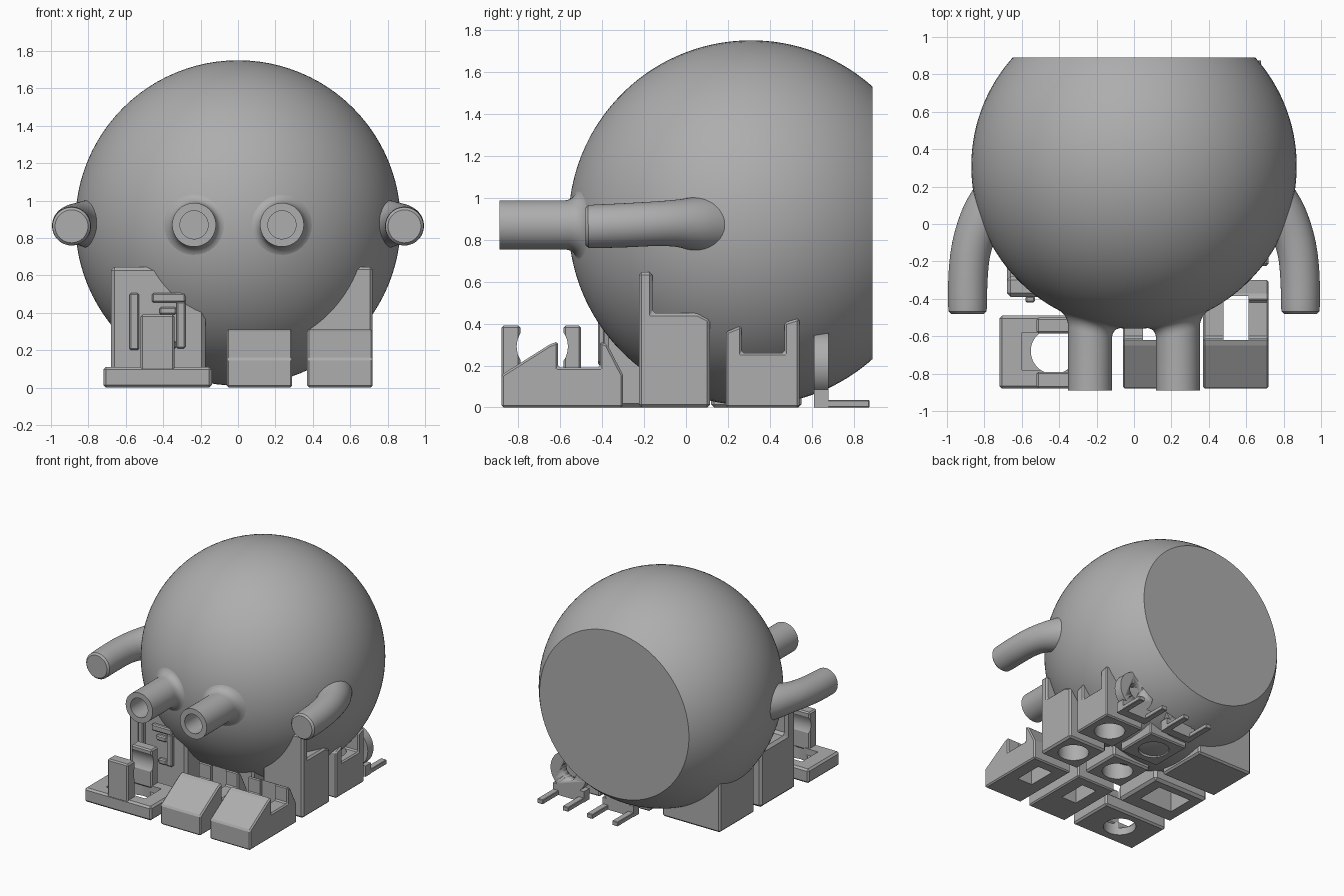
import bpy, bmesh, math
from mathutils import Vector

if "Cube" in bpy.data.objects:
    bpy.data.objects.remove(bpy.data.objects["Cube"])

grey = bpy.data.materials.new("plain grey")
grey.diffuse_color = (0.42, 0.42, 0.42, 1)
grey.use_nodes = True
grey.node_tree.nodes["Principled BSDF"].inputs["Base Color"].default_value = grey.diffuse_color
C, R = Vector((0, 0.31, 0.88)), 0.87      # body sphere


def add(name, bm, smooth=False):
    bmesh.ops.recalc_face_normals(bm, faces=bm.faces)
    me = bpy.data.meshes.new(name)
    bm.to_mesh(me)
    bm.free()
    ob = bpy.data.objects.new(name, me)
    bpy.context.collection.objects.link(ob)
    me.materials.append(grey)
    bpy.ops.object.select_all(action='DESELECT')
    ob.select_set(True)
    bpy.context.view_layer.objects.active = ob
    if smooth:
        bpy.ops.object.shade_smooth_by_angle(angle=math.radians(35))
    return ob


def loft(name, rings, caps=(True, True)):
    """Skin a list of point rings."""
    bm = bmesh.new()
    vs = [[bm.verts.new(p) for p in r] for r in rings]
    for a, b in zip(vs, vs[1:]):
        for i in range(len(a)):
            j = (i + 1) % len(a)
            bm.faces.new((a[i], a[j], b[j], b[i]))
    if caps[0]:
        bm.faces.new(vs[0])
    if caps[1]:
        bm.faces.new(vs[-1])
    return add(name, bm, True)


def apply_mod(ob, kind, **kw):
    bpy.context.view_layer.objects.active = ob
    m = ob.modifiers.new("m", kind)
    for k, v in kw.items():
        setattr(m, k, v)
    bpy.ops.object.modifier_apply(modifier=m.name)


def profile(name, pts, x0, x1, bevel=0.014):
    """Extrude a (y, z) outline across x, with chamfered edges."""
    bm = bmesh.new()
    f = bm.faces.new([bm.verts.new((x0, y, z)) for y, z in pts])
    g = bmesh.ops.extrude_face_region(bm, geom=[f])
    bmesh.ops.translate(bm, vec=(x1 - x0, 0, 0),
                        verts=[v for v in g["geom"] if isinstance(v, bmesh.types.BMVert)])
    ob = add(name, bm)
    if bevel:
        apply_mod(ob, 'BEVEL', width=bevel, segments=1, limit_method='ANGLE')
    return ob


def box(name, x0, x1, y0, y1, z0, z1, bevel=0.014):
    return profile(name, [(y0, z0), (y1, z0), (y1, z1), (y0, z1)], x0, x1, bevel)


def rod(center, r, depth, axis='Z'):
    bm = bmesh.new()
    bmesh.ops.create_cone(bm, cap_ends=True, segments=48, radius1=r, radius2=r, depth=depth)
    ob = add("rod", bm, True)
    ob.location = center
    if axis == 'X':
        ob.rotation_euler.y = math.pi / 2
    if axis == 'Y':
        ob.rotation_euler.x = math.pi / 2
    bpy.context.view_layer.update()
    return ob


def cut(ob, tool, op='DIFFERENCE'):
    apply_mod(ob, 'BOOLEAN', object=tool, operation=op, solver='EXACT')
    bpy.data.objects.remove(tool)


# Body: sphere of rings around y, sliced flat at the back
end = math.acos(-0.58 / R)
rings = []
for i in range(65):
    t = 0.01 + (end - 0.01) * i / 64
    rings.append([C + R * Vector((math.sin(t) * math.cos(a), -math.cos(t), math.sin(t) * math.sin(a)))
                  for a in [k * math.tau / 96 for k in range(96)]])
loft("round_body", rings)


# Front tubes: bored, with a fillet running onto the body
def surf(x, z):
    return C.y - math.sqrt(R * R - x * x - (z - C.z) ** 2)


for side, s in (("left", -1), ("right", 1)):
    cx, cz, r, f = 0.235 * s, 0.87, 0.117, 0.065
    dirs = [(math.cos(k * math.tau / 64), math.sin(k * math.tau / 64)) for k in range(64)]
    rings = [[(cx + q * u, y, cz + q * v) for u, v in dirs]
             for q, y in ((0.075, -0.70), (0.075, -0.89), (r, -0.89))]
    for i in range(9):
        t = i / 8
        ring = []
        for u, v in dirs:
            y1 = surf(cx + r * u, cz + r * v)
            y2 = surf(cx + (r + f) * u, cz + (r + f) * v) + 0.003
            q = r + f * t * t
            y = (1 - t) ** 2 * (y1 - f) + 2 * t * (1 - t) * y1 + t * t * y2
            ring.append((cx + q * u, y, cz + q * v))
        rings.append(ring)
    loft(side + "_front_tube", rings, (True, False))

    # Arms: curved sweep that swells where it joins the body
    path = [(.89, -.48, .862, .088), (.89, -.466, .862, .102), (.888, -.30, .868, .105),
            (.875, -.16, .875, .106), (.845, -.05, .878, .112), (.79, .05, .875, .13),
            (.70, .16, .87, .15)]
    fine = []
    for i in range(len(path) - 1):                      # spline through the stations
        p = [Vector(path[min(max(i + k, 0), len(path) - 1)]) for k in (-1, 0, 1, 2)]
        for n in range(1 if i == 0 else 6):
            t = n / 6
            fine.append(p[1] if i == 0 else 0.5 * (2 * p[1] + (p[2] - p[0]) * t
                        + (2 * p[0] - 5 * p[1] + 4 * p[2] - p[3]) * t * t
                        + (3 * p[1] - p[0] - 3 * p[2] + p[3]) * t ** 3))
    fine.append(Vector(path[-1]))
    rings = []
    for i, p in enumerate(fine):
        d = (fine[min(i + 1, len(fine) - 1)] - fine[max(i - 1, 0)]).to_3d().normalized()
        n = Vector((d.y, -d.x, 0)).normalized()
        b = d.cross(n)
        rings.append([Vector((s * w.x, w.y, w.z)) for w in
                      [p.to_3d() + p.w * (n * math.cos(a) + b * math.sin(a))
                       for a in [k * math.tau / 48 for k in range(48)]]])
    loft(side + "_arm", rings)

# Two matching columns of blocks at the centre and right
for col, x0 in (("centre", -0.06), ("right", 0.37)):
    x1, xm = x0 + 0.35, x0 + 0.175
    wedge = profile(col + "_front_wedge",
                    [(-.88, 0), (-.3, 0), (-.3, .155), (-.375, .30), (-.41, .315), (-.41, .19),
                     (-.61, .19), (-.61, .315), (-.65, .30), (-.88, .155)], x0, x1, 0.01)
    cut(wedge, box("hole", xm - .067, xm + .067, -.62, -.385, -.1, .5, 0))
    tower = profile(col + "_tall_block",
                    [(-.225, 0), (.115, 0), (.115, .42), (.055, .45), (-.16, .45),
                     (-.16, .645), (-.225, .645)], x0, x1)
    cut(tower, rod((xm, -.055, .1), .115, .5))
    notch = profile(col + "_notched_block",
                    [(.19, 0), (.54, 0), (.54, .425), (.47, .405), (.47, .26), (.265, .26),
                     (.265, .39), (.19, .36)], x0, x1, 0.01)
    cut(notch, rod((xm, .365, .1), .115, .5))

    # Rear ring stand with two feet
    ring = rod((xm, .645, .205), .155, .07, 'Y')
    ring.name = col + "_rear_ring"
    cut(ring, box("base", xm - .135, xm + .135, .61, .68, 0, .085, 0), 'UNION')
    cut(ring, rod((xm, .645, .205), .065, .3, 'Y'))
    for k in (-1, 1):
        fx = xm + k * .11
        box(col + "_rear_foot", fx - .025, fx + .025, .66, .875, 0, .035, 0.004)

# Front left stand: plate and two cradle posts with a round well
plate = box("stand_plate", -.72, -.14, -.88, -.49, 0, .11)
cut(plate, box("recess", -.60, -.26, -.78, -.58, .06, .3, 0))
cut(plate, rod((-.43, -.68, 0), .122, .6))
for nm, y0, y1 in (("front", -.88, -.79), ("rear", -.585, -.50)):
    post = box(nm + "_cradle_post", -.52, -.34, y0, y1, .09, .39, 0.01)
    cut(post, rod((-.43, -.685, .29), .122, .4, 'X'))

# Left wall block: tall front, lower open body
wall = profile("left_wall_block", [(-.39, 0), (.04, 0), (.04, .45), (-.28, .45),
                                   (-.28, .645), (-.39, .645)], -.68, -.175, 0.02)
cut(wall, box("well", -.58, -.28, -.26, -.04, -.1, .4, 0))

# Raised ribs on the wall front
for x0, x1, z0, z1 in ((-.58, -.53, .2, .505), (-.46, -.28, .455, .505), (-.33, -.28, .21, .46),
                       (-.42, -.33, .39, .43), (-.40, -.33, .21, .25)):
    box("wall_rib", x0, x1, -.42, -.385, z0, z1, 0.008)

# Solid left rear block
box("left_rear_block", -.68, -.175, .12, .55, 0, .45)
